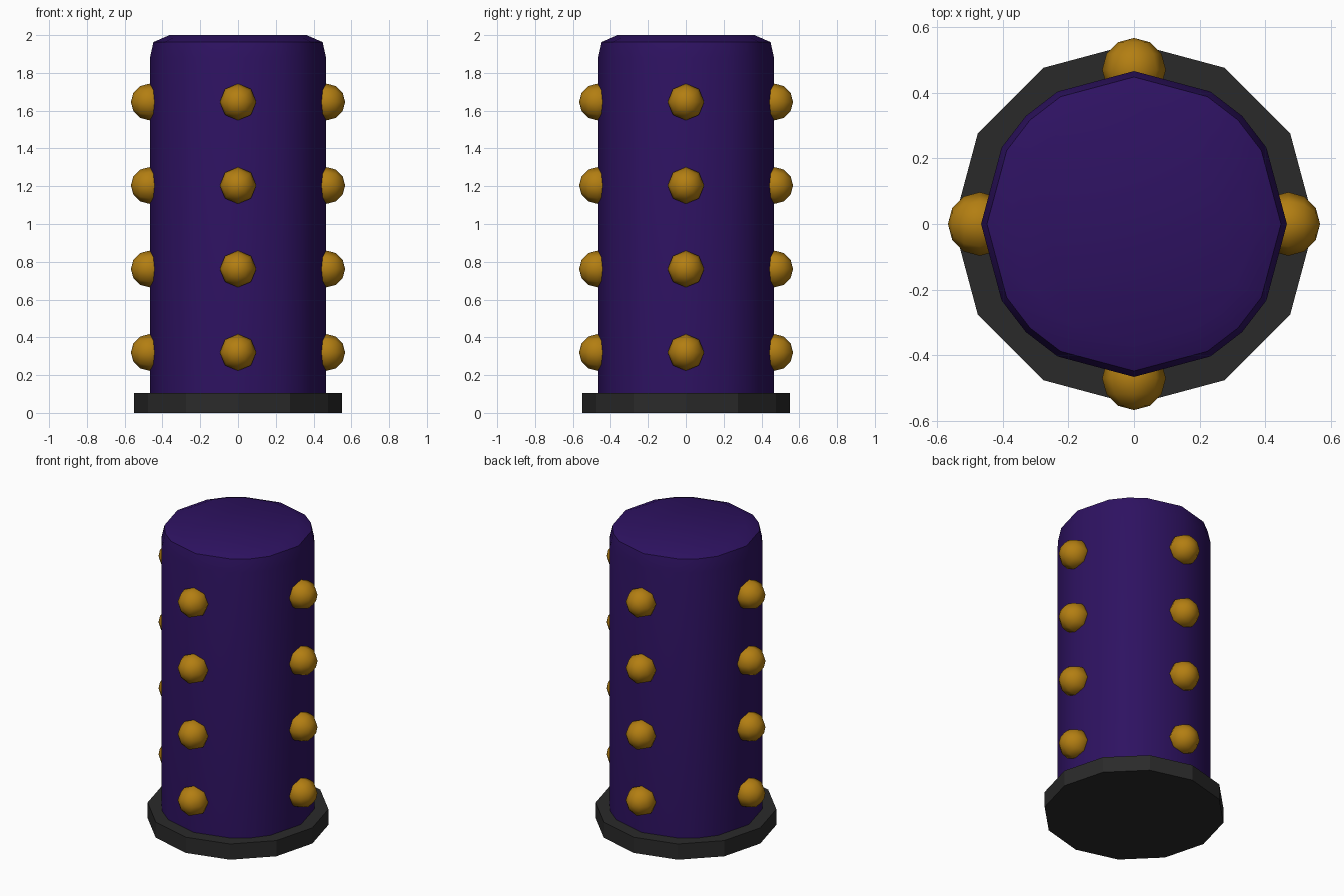
import bpy, bmesh
from math import radians, cos, sin, pi
from mathutils import Matrix

if "Cube" in bpy.data.objects:
    bpy.data.objects.remove(bpy.data.objects["Cube"])


def material(name, rgb):
    m = bpy.data.materials.new(name)
    m.diffuse_color = (*rgb, 1)
    m.use_nodes = True
    m.node_tree.nodes["Principled BSDF"].inputs["Base Color"].default_value = m.diffuse_color
    return m


def add_object(name, bm, mat, smooth_angle=None):
    bmesh.ops.recalc_face_normals(bm, faces=bm.faces)
    mesh = bpy.data.meshes.new(name)
    bm.to_mesh(mesh)
    bm.free()
    mesh.materials.append(mat)
    ob = bpy.data.objects.new(name, mesh)
    bpy.context.collection.objects.link(ob)
    if smooth_angle:
        bpy.ops.object.select_all(action='DESELECT')
        ob.select_set(True)
        bpy.context.view_layer.objects.active = ob
        bpy.ops.object.shade_smooth_by_angle(angle=radians(smooth_angle))
    return ob


def lathe(profile, angles):
    """Closed stack of rings: profile is (radius, z) from bottom to top."""
    bm = bmesh.new()
    rings = [[bm.verts.new((r * cos(a), r * sin(a), z)) for a in angles]
             for r, z in profile]
    n = len(angles)
    for lo, hi in zip(rings, rings[1:]):
        for i in range(n):
            j = (i + 1) % n
            bm.faces.new((lo[i], lo[j], hi[j], hi[i]))
    bm.faces.new(rings[0][::-1])
    bm.faces.new(rings[-1])
    return bm


purple = material("dark_purple", (0.027, 0.006, 0.12))
gold = material("dark_gold", (0.45, 0.21, 0.006))
black = material("charcoal", (0.023, 0.023, 0.023))

# Twelve-sided foot plate
add_object("base_plate", lathe([(0.55, 0), (0.55, 0.105)],
                               [i * pi / 6 for i in range(12)]), black)

# Pillar body with rounded top rim
body_angles = [radians(q * 90 + a) for q in range(4) for a in (0, 30, 45, 60)]
add_object("pillar_body",
           lathe([(0.466, 0.05), (0.466, 1.88), (0.448, 1.963), (0.363, 2.0)],
                 body_angles), purple, 40)

# Four columns of faceted studs
for column in range(4):
    turn = Matrix.Rotation(column * pi / 2, 4, 'Z')
    for row in range(4):
        bm = bmesh.new()
        bmesh.ops.create_uvsphere(bm, u_segments=8, v_segments=6, radius=0.097)
        place = (turn @ Matrix.Translation((0.47, 0, 0.32 + row * 0.442))
                 @ Matrix.Rotation(pi / 2, 4, 'Y'))
        bm.transform(place)
        add_object(f"stud_{column + 1}_{row + 1}", bm, gold, 50)
